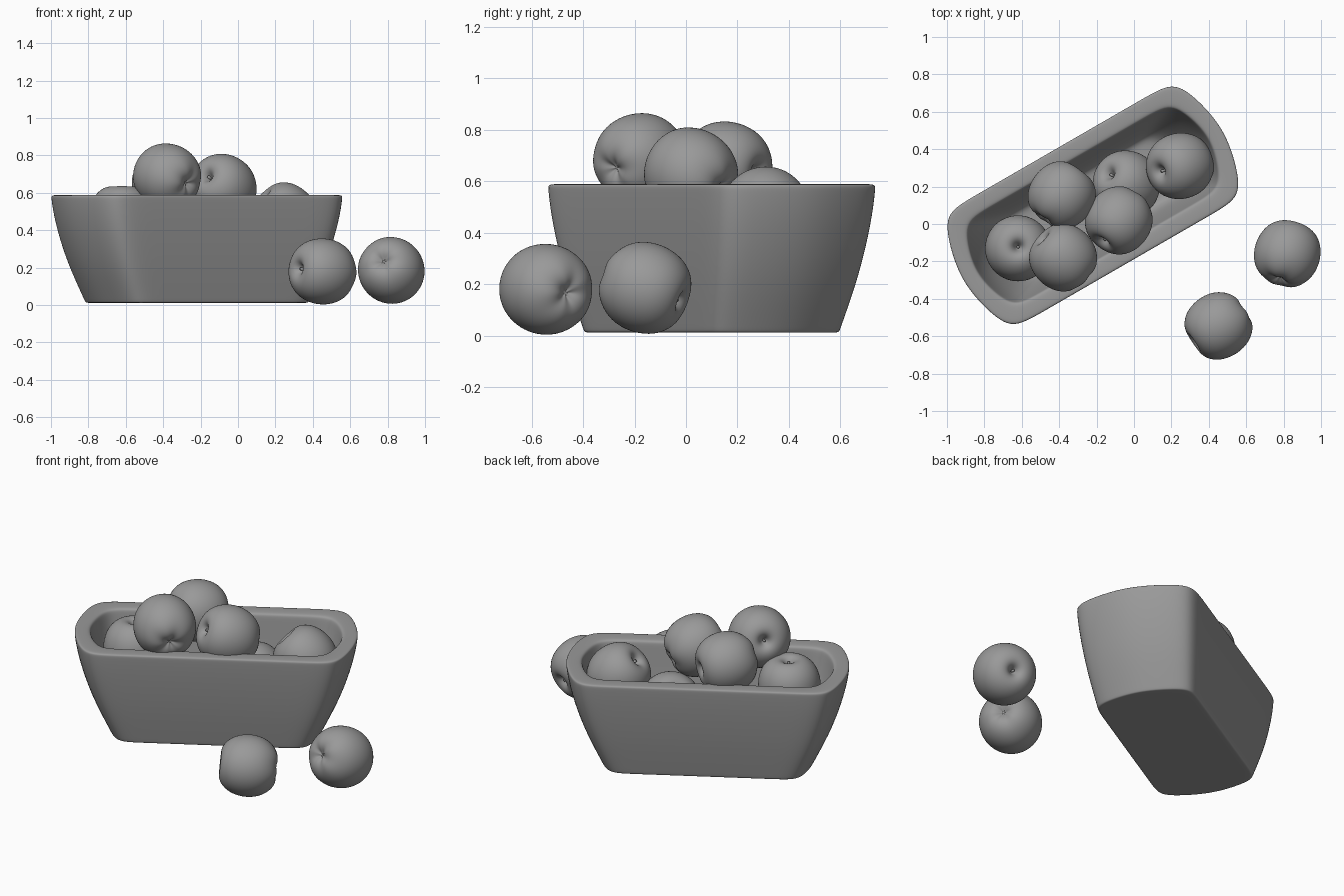
import bpy, bmesh, math
from mathutils import Vector

if "Cube" in bpy.data.objects:
    bpy.data.objects.remove(bpy.data.objects["Cube"])

grey = bpy.data.materials.new("dark_grey")
grey.diffuse_color = (.32, .32, .32, 1)
grey.use_nodes = True
grey.node_tree.nodes["Principled BSDF"].inputs["Base Color"].default_value = grey.diffuse_color

def make_object(name, bm, levels):
    bmesh.ops.recalc_face_normals(bm, faces=bm.faces)
    for f in bm.faces:
        f.smooth = True
    me = bpy.data.meshes.new(name)
    bm.to_mesh(me)
    bm.free()
    me.materials.append(grey)
    ob = bpy.data.objects.new(name, me)
    bpy.context.collection.objects.link(ob)
    if levels:
        mod = ob.modifiers.new("smooth", 'SUBSURF')
        mod.levels = mod.render_levels = levels
    return ob

def bridge(bm, rings):
    for a, b in zip(rings, rings[1:]):
        n = len(a)
        for i in range(n):
            j = (i + 1) % n
            bm.faces.new((a[i], a[j], b[j], b[i]))

# Bowl outline: one quarter, normalised, mirrored to a full loop
quarter = [(1.0, 0.0), (.982, .34), (.94, .68), (.89, .90), (.81, 1.0), (.62, 1.0), (.3, 1.0)]
outline = quarter + [(0, 1)] + [(-x, y) for x, y in quarter[::-1]]
outline += [(-x, -y) for x, y in quarter[1:]] + [(0, -1)] + [(x, -y) for x, y in quarter[:0:-1]]

# Bowl: loft up the flared outside, over the rim and down the inside
outer = [(.012, 0), (.03, .04), (.2, .47), (.35, .75), (.48, .93), (.57, 1), (.585, .995)]
sections = [(.012, .35, .15), (.012, .595, .275)]
sections += [(z, .607 + .197 * t, .29 + .07 * t) for z, t in outer]
sections += [(.589, .79, .346), (.588, .73, .278), (.58, .715, .264), (.56, .71, .26),
             (.4, .675, .243), (.2, .58, .21), (.12, .515, .185), (.10, .46, .15), (.10, .2, .07)]
bm = bmesh.new()
rings = [[bm.verts.new((x * hu, y * hv, z)) for x, y in outline] for z, hu, hv in sections]
bridge(bm, rings)
bm.faces.new(rings[0])
bm.faces.new(rings[-1])
bowl = make_object("bowl", bm, 2)
bowl.location = (-.22, .1, 0)
bowl.rotation_euler.z = math.radians(30)

# Apple profile (radius, height), stem hollow at the top, lobed calyx below
profile = [(.006, .108), (.013, .115), (.024, .136), (.045, .156), (.08, .160), (.122, .14),
           (.162, .093), (.182, .02), (.177, -.05), (.155, -.103), (.12, -.143), (.08, -.162),
           (.045, -.160), (.02, -.145), (.008, -.138)]

def apple(name, loc, stem_dir):
    bm = bmesh.new()
    n = 20
    rings = []
    for r, z in profile:
        lobe = max(0, -z - .03) * .04
        ring = []
        for i in range(n):
            a = math.tau * i / n
            k = math.cos(5 * a)
            ring.append(bm.verts.new((r * (1 + lobe * k) * math.cos(a),
                                      r * (1 + lobe * k) * math.sin(a), z - lobe * .7 * k)))
        rings.append(ring)
    bridge(bm, rings)
    bm.faces.new(rings[0])
    bm.faces.new(rings[-1])
    ob = make_object(name, bm, 2)
    ob.location = loc
    ob.rotation_euler = Vector(stem_dir).to_track_quat('Z', 'Y').to_euler()
    # short stem stub inside the hollow
    bm = bmesh.new()
    bmesh.ops.create_cone(bm, cap_ends=True, segments=10, radius1=.006, radius2=.008, depth=.04)
    stem = make_object(name + "_stem", bm, 0)
    stem.location = (0, 0, .12)
    stem.parent = ob

apples = [
    ((-.62, -.13, .475), (0, .05, 1)),
    ((-.385, .155, .655), (.55, .75, -.12)),
    ((-.38, -.178, .687), (-.7, .65, .25)),
    ((-.082, .018, .63), (-.55, -.75, .4)),
    ((-.04, .215, .335), (-.6, .35, .7)),
    ((.245, .31, .475), (-.7, -.2, .7)),
    ((.45, -.545, .18), (-.82, -.55, .1)),
    ((.82, -.157, .185), (.28, .87, -.33)),
]
for i, (loc, d) in enumerate(apples, 1):
    apple(f"apple_{i}", loc, d)
